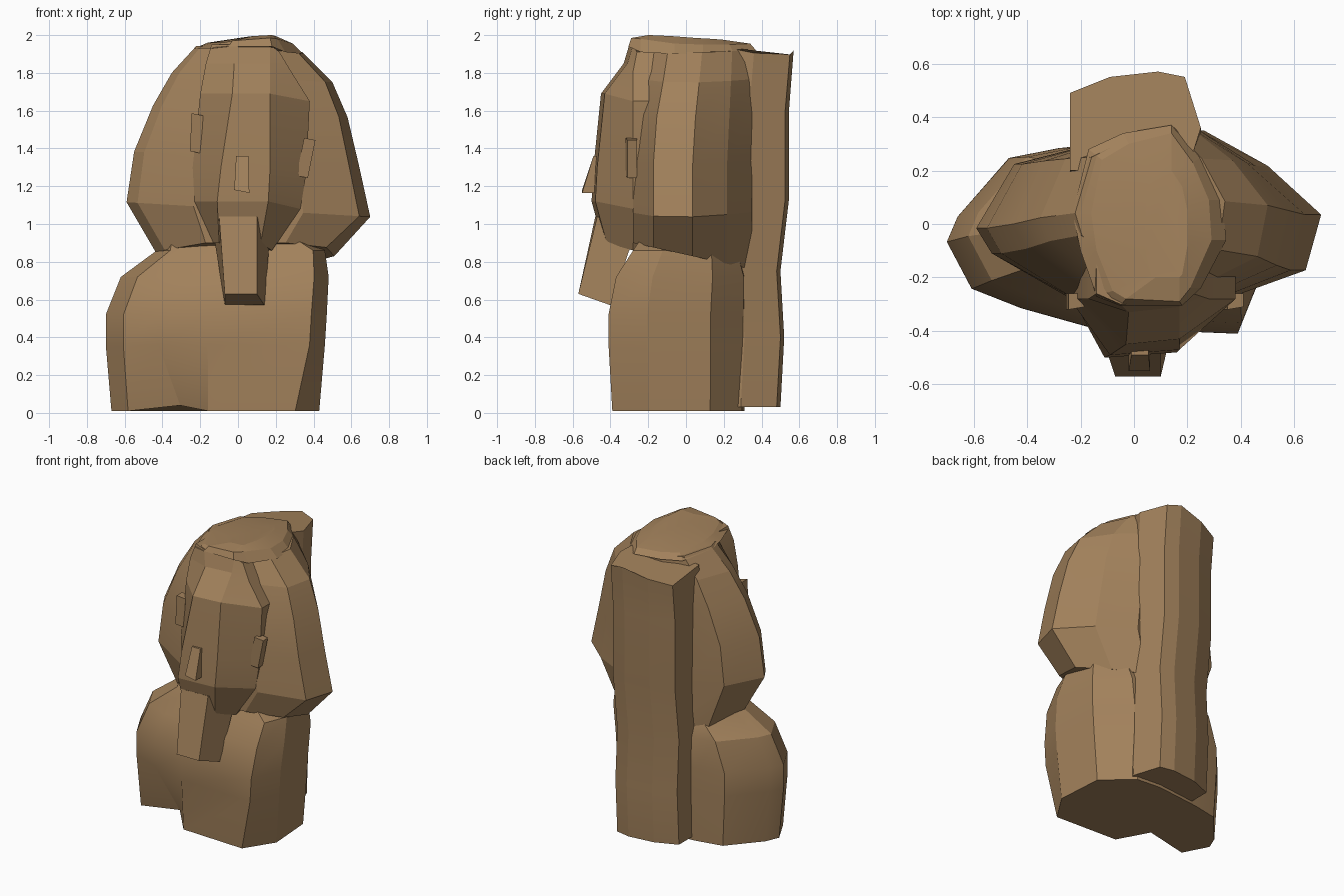
import bpy, bmesh, math

cube = bpy.data.objects.get("Cube")
if cube:
    bpy.data.objects.remove(cube, do_unlink=True)

stone = bpy.data.materials.new("brown_stone")
stone.use_nodes = True
colour = (0.36, 0.22, 0.105, 1)
stone.diffuse_color = colour
stone.node_tree.nodes["Principled BSDF"].inputs["Base Color"].default_value = colour


def loft(name, rings, smooth=12):
    """Skin closed rings of points from bottom to top and cap the ends."""
    bm = bmesh.new()
    loops = [[bm.verts.new(p) for p in ring] for ring in rings]
    for low, high in zip(loops, loops[1:]):
        for i in range(len(low)):
            j = (i + 1) % len(low)
            bm.faces.new((low[i], low[j], high[j], high[i]))
    bm.faces.new(loops[0][::-1])
    bm.faces.new(loops[-1])
    bmesh.ops.recalc_face_normals(bm, faces=bm.faces[:])
    mesh = bpy.data.meshes.new(name)
    bm.to_mesh(mesh)
    bm.free()
    mesh.materials.append(stone)
    obj = bpy.data.objects.new(name, mesh)
    bpy.context.collection.objects.link(obj)
    bpy.ops.object.select_all(action="DESELECT")
    obj.select_set(True)
    bpy.context.view_layer.objects.active = obj
    bpy.ops.object.shade_smooth_by_angle(angle=math.radians(smooth))


def section(profile, z, left, right, front, back, tilt=0, drop=0):
    """Scale a profile (u across, v deep) into one ring, leaning along x and y."""
    mid, half = (left + right) / 2, (right - left) / 2
    return [(mid + u * half, front + v * (back - front), z + tilt * (mid + u * half) - drop * v)
            for u, v in profile]


# Torso: one rounded shoulder, the other side broken off flat
body = [(-.07, .03), (.86, 0), (1, .28), (.96, .74), (.62, .98), (.3, 1),
        (-.28, .95), (-.6, .9), (-.93, .6), (-1, .47), (-.84, .23), (-.52, .13)]
torso_sizes = [
    (.01, -.67, .43, -.39, .31),
    (.36, -.70, .46, -.41, .32),
    (.52, -.70, .47, -.41, .32),
    (.72, -.62, .48, -.37, .32),
    (.86, -.43, .46, -.28, .28),
    (.92, -.41, .36, -.24, .22),
]
torso_rings = [section(body, *s) for s in torso_sizes]
x, y, z = torso_rings[0][-1]
torso_rings[0][-1] = (x + .1, y + .1, z + .03)  # fold between arm and chest
x, y, z = torso_rings[0][1]
torso_rings[0][1] = (x - .05, y, z)
loft("torso", torso_rings, 25)

# Headdress: flared cloth, its far side turning back more steeply
cloth = [(.45, 0), (.91, .17), (1, .5), (.69, .79), (.32, 1),
         (-.32, .92), (-.78, .8), (-1, .42), (-.91, .27), (-.45, 0)]
headdress_sizes = [
    (1.08, -.59, .70, -.28, .35),
    (1.35, -.55, .64, -.28, .35),
    (1.60, -.45, .58, -.26, .36),
    (1.78, -.35, .50, -.22, .36),
    (1.93, -.22, .34, -.19, .36),
]
headdress_rings = [section(cloth, .90, -.43, .51, -.28, .35, drop=.14)]
headdress_rings += [section(cloth, *s, tilt=-.06) for s in headdress_sizes]
loft("headdress", headdress_rings)

# Face: flat front plane, cheeks turning back, forehead sloping into the dome
face_sizes = [
    (.90, -.13, -.10, .12, .18, -.44),
    (1.12, -.23, -.11, .16, .33, -.50),
    (1.30, -.24, -.09, .17, .36, -.49),
    (1.69, -.20, -.03, .17, .38, -.45),
    (1.85, -.17, -.02, .17, .28, -.33),
    (1.95, -.14, -.05, .17, .22, -.30),
]
loft("face", [[(a, 0, z), (a, max(-.28, front + .04), z), (b, front, z), (c, front + .02, z),
               (d, max(-.28, front + .04), z - .04), (d, 0, z - .04)]
              for z, a, b, c, d, front in face_sizes])

# Crown: low cap joining the forehead to the dome
loft("crown", [
    [(-.14, -.27, 1.93), (-.05, -.305, 1.94), (.18, -.305, 1.94), (.25, -.24, 1.91),
     (.345, -.06, 1.9), (.33, .09, 1.9), (.25, .25, 1.91), (.14, .37, 1.92),
     (-.04, .34, 1.92), (-.17, .28, 1.92), (-.23, .04, 1.93), (-.2, -.1, 1.93)],
    [(-.08, -.25, 1.96), (-.03, -.28, 1.97), (.17, -.29, 1.985), (.21, -.24, 1.98),
     (.29, -.06, 1.955), (.28, .09, 1.95), (.22, .23, 1.95), (.14, .34, 1.955),
     (-.02, .3, 1.95), (-.12, .24, 1.95), (-.16, .04, 1.96), (-.14, -.1, 1.96)],
    [(.06, -.19, 1.99), (.08, -.2, 1.995), (.17, -.2, 2), (.18, -.19, 2),
     (.2, -.08, 1.995), (.2, .05, 1.985), (.18, .14, 1.98), (.14, .2, 1.975),
     (.08, .18, 1.975), (.05, .14, 1.98), (.04, .04, 1.985), (.04, -.1, 1.99)],
])

# Back pillar: upright slab behind the head and body
slab = [(-.24, .2), (-.24, .49), (-.09, .55), (.09, .57), (.19, .55), (.25, .36), (.2, .2)]
pillar_heights = [(.03, -.07), (.4, -.05), (.75, -.07), (1.13, -.025), (1.6, -.025)]
pillar_rings = [[(x, y + shift, z) for x, y in slab] for z, shift in pillar_heights]
pillar_rings.append([(x, y, 1.92 + .12 * (.57 - y) - .25 * abs(x - .09)) for x, y in slab])
loft("back_pillar", pillar_rings)

# Beard: tapered block leaning forward
loft("beard", [
    [(-.07, -.57, .63), (.10, -.57, .63), (.14, -.40, .57), (-.07, -.40, .575)],
    [(-.10, -.48, 1.04), (.10, -.47, 1.04), (.17, -.27, .95), (-.13, -.27, .95)],
])

# Nose: wedge that is deepest at the bottom
loft("nose", [
    [(-.02, -.55, 1.18), (.06, -.55, 1.165), (.06, -.45, 1.165), (-.02, -.45, 1.18)],
    [(-.01, -.49, 1.36), (.055, -.49, 1.36), (.055, -.44, 1.36), (-.01, -.44, 1.36)],
])

# Ears: slim blocks, one set higher because the head tilts
for name, x, z, lean in (("left_ear", .36, 1.25, .02), ("right_ear", -.22, 1.38, .005)):
    loft(name, [[(x + dx + shift, y, height + dx * -.2)
                 for dx, y in ((-.03, -.32), (.03, -.31), (.03, -.26), (-.03, -.26))]
                for height, shift in ((z, -lean), (z + .2, lean))])
